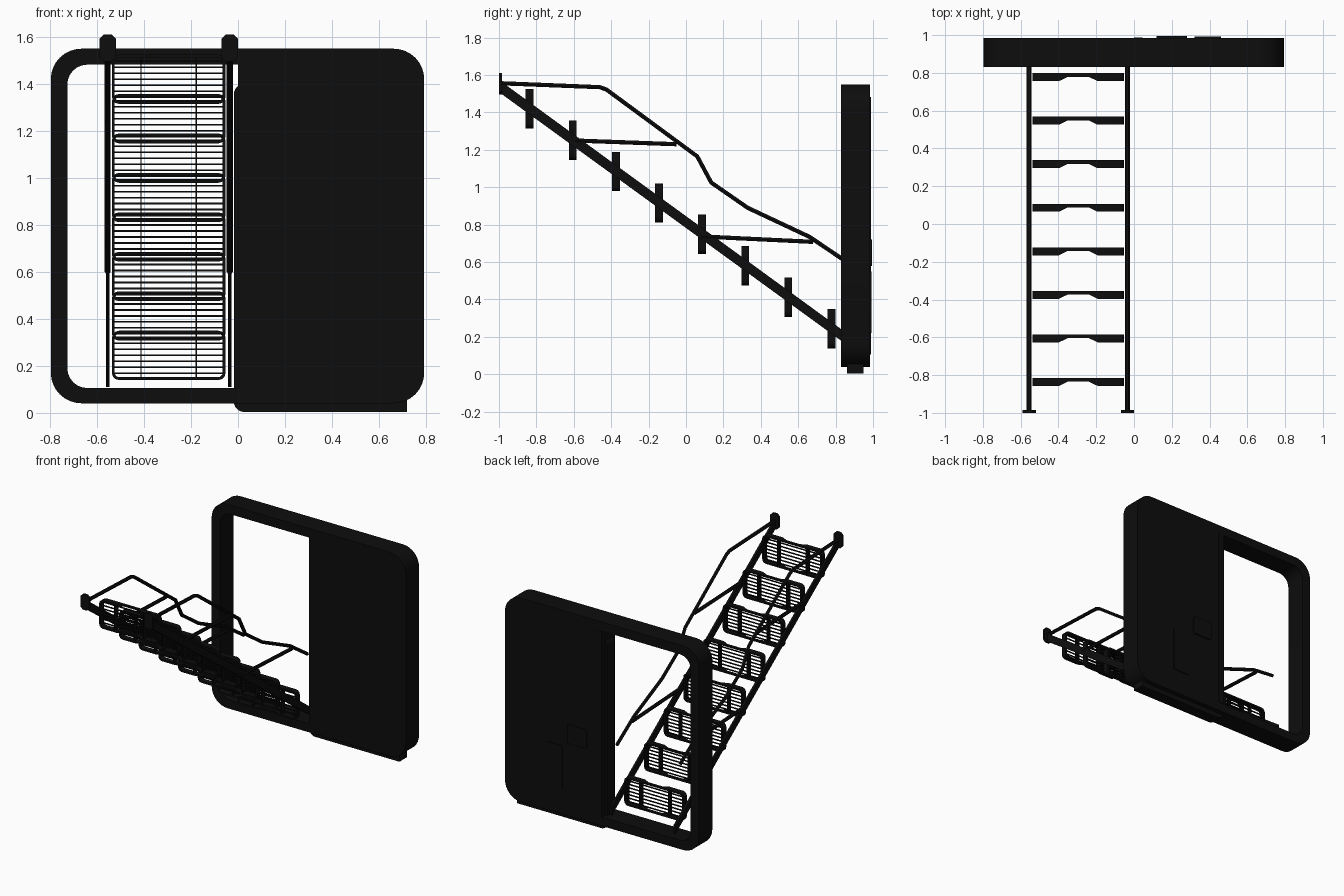
import bpy
from math import sin, cos, pi
from mathutils import Vector

cube = bpy.data.objects.get("Cube")
if cube:
    bpy.data.objects.remove(cube)

black = bpy.data.materials.new("matte_black")
black.use_nodes = True
COLOUR = (0.004, 0.004, 0.004, 1)
black.diffuse_color = COLOUR
black.node_tree.nodes["Principled BSDF"].inputs["Base Color"].default_value = COLOUR


def rounded(x0, x1, z0, z1, radii, steps=6):
    """Outline with corner radii: lower left, lower right, upper right, upper left."""
    pts = []
    for i, r in enumerate(radii):
        cx = x0 + r if i in (0, 3) else x1 - r
        cz = z0 + r if i < 2 else z1 - r
        n = steps if r else 0
        for k in range(n + 1):
            a = pi + i * pi / 2 + (k / n if n else 0) * pi / 2
            pts.append((cx + r * cos(a), cz + r * sin(a)))
    return pts


def finish(ob):
    """Make the object a plain mesh with the material and sharp-edged smoothing."""
    bpy.ops.object.select_all(action='DESELECT')
    ob.select_set(True)
    bpy.context.view_layer.objects.active = ob
    bpy.ops.object.convert(target='MESH')
    ob = bpy.context.object
    ob.data.materials.clear()
    ob.data.materials.append(black)
    bpy.ops.object.shade_smooth_by_angle(angle=0.6)
    return ob


def new_curve(name, dims, outlines, closed):
    cu = bpy.data.curves.new(name, 'CURVE')
    cu.dimensions = dims
    for pts in outlines:
        sp = cu.splines.new('POLY')
        sp.points.add(len(pts) - 1)
        for p, co in zip(sp.points, pts):
            p.co = (*co, 0, 1) if len(co) == 2 else (*co, 1)
        sp.use_cyclic_u = closed
    ob = bpy.data.objects.new(name, cu)
    bpy.context.collection.objects.link(ob)
    return ob


def plate(name, outlines, y0, y1):
    """Front-facing outline (later outlines are holes) extruded from y0 to y1."""
    ob = new_curve(name, '2D', outlines, True)
    ob.data.fill_mode = 'BOTH'
    ob.data.extrude = (y1 - y0) / 2
    ob.location.y = (y0 + y1) / 2
    ob.rotation_euler.x = pi / 2
    return finish(ob)


def tube(name, paths, radius):
    ob = new_curve(name, '3D', paths, False)
    ob.data.bevel_depth = radius
    ob.data.bevel_resolution = 1
    ob.data.use_fill_caps = True
    return finish(ob)


def box(name, lo, hi):
    lo, hi = Vector(lo), Vector(hi)
    bpy.ops.mesh.primitive_cube_add(size=1, location=(lo + hi) / 2)
    ob = bpy.context.object
    ob.name = name
    ob.scale = hi - lo
    ob.data.materials.append(black)
    return ob


# Doorway frame with its solid half, and the sliding door
plate("doorway_frame", [
    rounded(-0.797, 0.793, 0.04, 1.55, [0.13] * 4, 8),
    rounded(-0.727, 0.0, 0.105, 1.482, [0.085, 0, 0, 0.085])], 0.83, 0.985)
plate("sliding_door", [rounded(-0.018, 0.72, 0.003, 1.40, [0.045, 0, 0, 0.045])], 0.86, 0.95)

# Raised plates on the back of the solid half
plate("back_edge_strip", [rounded(0.0, 0.045, 0.105, 1.482, [0] * 4)], 0.985, 0.988)
plate("upper_back_plate", [rounded(0.12, 0.28, 0.58, 0.72, [0.01] * 4)], 0.985, 0.994)
plate("lower_back_plate", [rounded(0.32, 0.46, 0.22, 0.55, [0.01] * 4)], 0.985, 0.992)

# Ladder side parts
MID = -0.295
for side, x in (("right", -0.555), ("left", -0.035)):
    # Sloping stringer, drawn as a profile and extruded across x
    ob = new_curve(side + "_stringer", '2D',
                   [[(-0.995, 1.57), (-0.995, 1.505), (0.925, 0.11), (0.925, 0.172)]], True)
    ob.data.fill_mode = 'BOTH'
    ob.data.extrude = 0.008
    ob.location.x = x
    ob.rotation_euler = (pi / 2, 0, pi / 2)
    finish(ob)
    # Wall bracket at the upper end
    plate(side + "_end_bracket", [rounded(x - 0.035, x + 0.035, 1.495, 1.61, [0.018] * 4, 1)],
          -1.0, -0.985)
    # Bent handrail with its two struts
    rail = [(-0.99, 1.556), (-0.46, 1.535), (-0.425, 1.522), (0.06, 1.165), (0.135, 1.025),
            (0.33, 0.89), (0.66, 0.735), (0.86, 0.6)]
    struts = [[(-0.6, 1.25), (-0.05, 1.23)], [(0.08, 0.737), (0.68, 0.708)]]
    tube(side + "_handrail", [[(x, y, z) for y, z in p] for p in [rail] + struts], 0.013)

# One tread: looped strip with a notch in front, ribs and thin slats
HALF, TALL, DEEP = 0.242, 0.105, 0.021
tread = plate("tread", [
    rounded(-HALF, HALF, -TALL, TALL, [0.03] * 4, 3),
    rounded(-HALF + 0.012, HALF - 0.012, -TALL + 0.012, TALL - 0.012, [0.02] * 4, 3)],
    -DEEP, DEEP)
cutter = new_curve("notch_cutter", '2D',
                   [[(-0.13, -0.04), (0.13, -0.04), (0.1, -0.02), (0.055, 0.002),
                     (-0.055, 0.002), (-0.1, -0.02)]], True)
cutter.data.fill_mode = 'BOTH'
cutter.data.extrude = 0.2
cutter = finish(cutter)
cutter.hide_render = True
cut = tread.modifiers.new("notch", 'BOOLEAN')
cut.operation = 'DIFFERENCE'
cut.object = cutter
tread = finish(tread)
bpy.data.objects.remove(cutter)

parts = [box("rib", (x - 0.003, -DEEP, -TALL + 0.006), (x + 0.003, DEEP, TALL - 0.006))
         for x in (-0.118, 0.118)]
for i in range(7):
    z = (i - 3) * 0.0255
    parts.append(box("slat", (-HALF + 0.006, 0.006, z - 0.0035), (HALF - 0.006, 0.014, z + 0.0035)))
bpy.ops.object.select_all(action='DESELECT')
for ob in parts + [tread]:
    ob.select_set(True)
bpy.context.view_layer.objects.active = tread
bpy.ops.object.join()

# Repeat the tread down the ladder
for i in range(8):
    ob = tread if i == 0 else tread.copy()
    ob.name = "tread_%d" % (i + 1)
    ob.location = (MID, -0.836 + i * 0.2305, 1.42 - i * 0.168)
    if i:
        bpy.context.collection.objects.link(ob)
